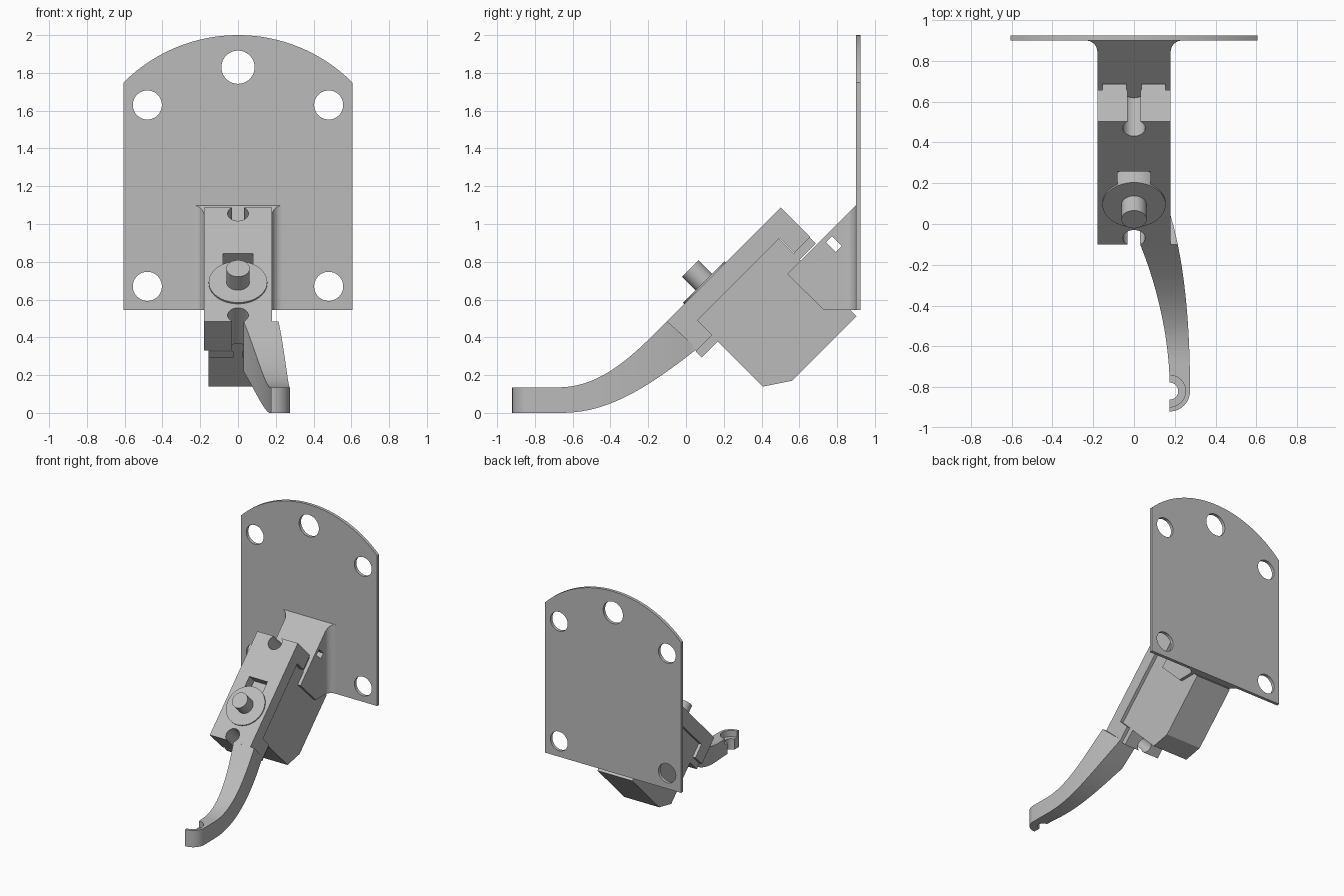
import bpy, bmesh, math
from mathutils import Vector
from mathutils.geometry import interpolate_bezier

cube = bpy.data.objects.get("Cube")
if cube:
    bpy.data.objects.remove(cube, do_unlink=True)

grey = bpy.data.materials.new("plain grey")
grey.use_nodes = True
COLOUR = (0.5, 0.5, 0.5, 1)
grey.diffuse_color = COLOUR
grey.node_tree.nodes["Principled BSDF"].inputs["Base Color"].default_value = COLOUR

R = math.sqrt(0.5)


# Mappings from a 2D profile plus a depth to the model
def front(p, q, d):
    return (p, d, q)


def side(p, q, d):
    return (d, p, q)


def plan(p, q, d):
    return (p, q, d)


def tilt_side(u, w, d):
    return (d, (u - w) * R, (u + w) * R)


def tilt_face(x, u, w):
    return tilt_side(u, w, x)


def prism(name, points, mapping, a, b):
    """Extrude a 2D outline from depth a to depth b."""
    bm = bmesh.new()
    lower = [bm.verts.new(mapping(p[0], p[1], a)) for p in points]
    upper = [bm.verts.new(mapping(p[0], p[1], b)) for p in points]
    bm.faces.new(lower)
    bm.faces.new(upper)
    n = len(points)
    for i in range(n):
        j = (i + 1) % n
        bm.faces.new((lower[i], lower[j], upper[j], upper[i]))
    bmesh.ops.recalc_face_normals(bm, faces=bm.faces)
    mesh = bpy.data.meshes.new(name)
    bm.to_mesh(mesh)
    bm.free()
    mesh.materials.append(grey)
    obj = bpy.data.objects.new(name, mesh)
    bpy.context.collection.objects.link(obj)
    return obj


def arc(cx, cy, r, start, end, n=16):
    angles = [math.radians(start + (end - start) * i / n) for i in range(n + 1)]
    return [(cx + r * math.cos(t), cy + r * math.sin(t)) for t in angles]


def circle(cx, cy, r, n=40):
    return arc(cx, cy, r, 0, 360, n)[:-1]


def box(p0, p1, q0, q1):
    return [(p0, q0), (p1, q0), (p1, q1), (p0, q1)]


def curve(*points, n=20):
    return [v[:2] for v in interpolate_bezier(*[Vector((*p, 0)) for p in points], n)]


def select(obj):
    bpy.ops.object.select_all(action='DESELECT')
    obj.select_set(True)
    bpy.context.view_layer.objects.active = obj


def combine(obj, cutter, operation='DIFFERENCE'):
    cutter.hide_render = True
    mod = obj.modifiers.new("cut", 'BOOLEAN')
    mod.object = cutter
    mod.operation = operation
    mod.solver = 'EXACT'
    select(obj)
    bpy.ops.object.modifier_apply(modifier=mod.name)
    bpy.data.objects.remove(cutter, do_unlink=True)


# Mounting plate with arched top and five holes
rise, half = 0.25, 0.605
radius = (half ** 2 + rise ** 2) / (2 * rise)
swing = math.degrees(math.asin(half / radius))
outline = [(-half, 0.545), (half, 0.545)]
outline += arc(0, 2 - radius, radius, 90 - swing, 90 + swing, 32)
plate = prism("mounting_plate", outline, front, 0.90, 0.925)
holes = [(0, 1.83, 0.088)] + [(x, z, 0.077) for x in (-0.48, 0.48) for z in (0.67, 1.63)]
for x, z, r in holes:
    combine(plate, prism("hole", circle(x, z, r), front, 0.8, 1.0))

# Bracket flaring into the plate, with a square cross slot
bracket = prism("bracket", [(0.902, 1.10), (0.535, 0.735), (0.73, 0.545), (0.902, 0.545)],
                side, -0.4, 0.4)
flare = [(0.18, 0.4)] + arc(0.235, 0.845, 0.055, 180, 90, 10) + [(0.235, 0.95)]
flare += [(-x, y) for x, y in reversed(flare)]
combine(bracket, prism("flare", flare, plan, 0, 2), 'INTERSECT')
combine(bracket, prism("slot", box(1.162, 1.208, 0.042, 0.115), tilt_side, -0.5, 0.5))

# Motor body with chamfered corner and mounting tabs
body = prism("motor_body", [
    (0.387, 0.306), (1.0, 0.306), (1.0, 0.194), (1.12, 0.194), (1.12, 0.148),
    (1.0, 0.148), (1.0, -0.276), (0.516, -0.276), (0.387, -0.19), (0.387, 0.148),
    (0.267, 0.148), (0.267, 0.194), (0.387, 0.194)], tilt_side, -0.155, 0.155)

# Cover over the motor, open at the sides
cover = prism("motor_cover", [
    (0.272, 0.414), (1.124, 0.414), (1.124, 0.194), (1.004, 0.194), (1.004, 0.304),
    (0.389, 0.304), (0.389, 0.194), (0.272, 0.194)], tilt_side, -0.18, 0.18)
combine(cover, prism("notch", box(-0.08, 0.08, 0.6, 0.78), tilt_face, 0.33, 0.5))

# Output disc and shaft
prism("output_disc", circle(0, 0.557, 0.155, 48), tilt_face, 0.3, 0.424)
prism("output_shaft", circle(0, 0.557, 0.062), tilt_face, 0.4, 0.525)

# Curved arm: side shape crossed with its plan shape
arm_side = curve((-0.1, 0.485), (-0.29, 0.295), (-0.45, 0.135), (-0.68, 0.135))
arm_side += [(-0.95, 0.135), (-0.95, 0)]
arm_side += curve((-0.66, 0), (-0.42, 0), (-0.22, 0.12), (0.06, 0.34))
arm = prism("curved_arm", arm_side, side, -0.1, 0.5)
arm_plan = [(0.03, 0.1)]
arm_plan += curve((0.03, -0.1), (0.12, -0.32), (0.175, -0.58), (0.175, -0.8))
arm_plan += arc(0.175, -0.82, 0.1, -90, 0)
arm_plan += curve((0.275, -0.82), (0.275, -0.5), (0.25, -0.2), (0.18, 0.04))[1:]
arm_plan += [(0.18, 0.1)]
combine(arm, prism("arm_plan", arm_plan, plan, -0.2, 0.8), 'INTERSECT')

# Stepped half bore at the arm tip
combine(arm, prism("bore", circle(0.175, -0.82, 0.042), plan, -0.1, 0.3))
combine(arm, prism("counterbore", circle(0.175, -0.82, 0.078), plan, 0.085, 0.3))

# Screw holes breaking through both ends of the cover and tabs
for part, centres in ((cover, (0.317, 1.079)), (body, (0.317, 1.079)), (arm, (0.317,))):
    for u in centres:
        combine(part, prism("screw_hole", circle(0, u, 0.055), tilt_face, 0.142, 0.6))

for obj in list(bpy.context.scene.objects):
    if obj.type == 'MESH':
        select(obj)
        bpy.ops.object.shade_smooth_by_angle(angle=math.radians(30))
